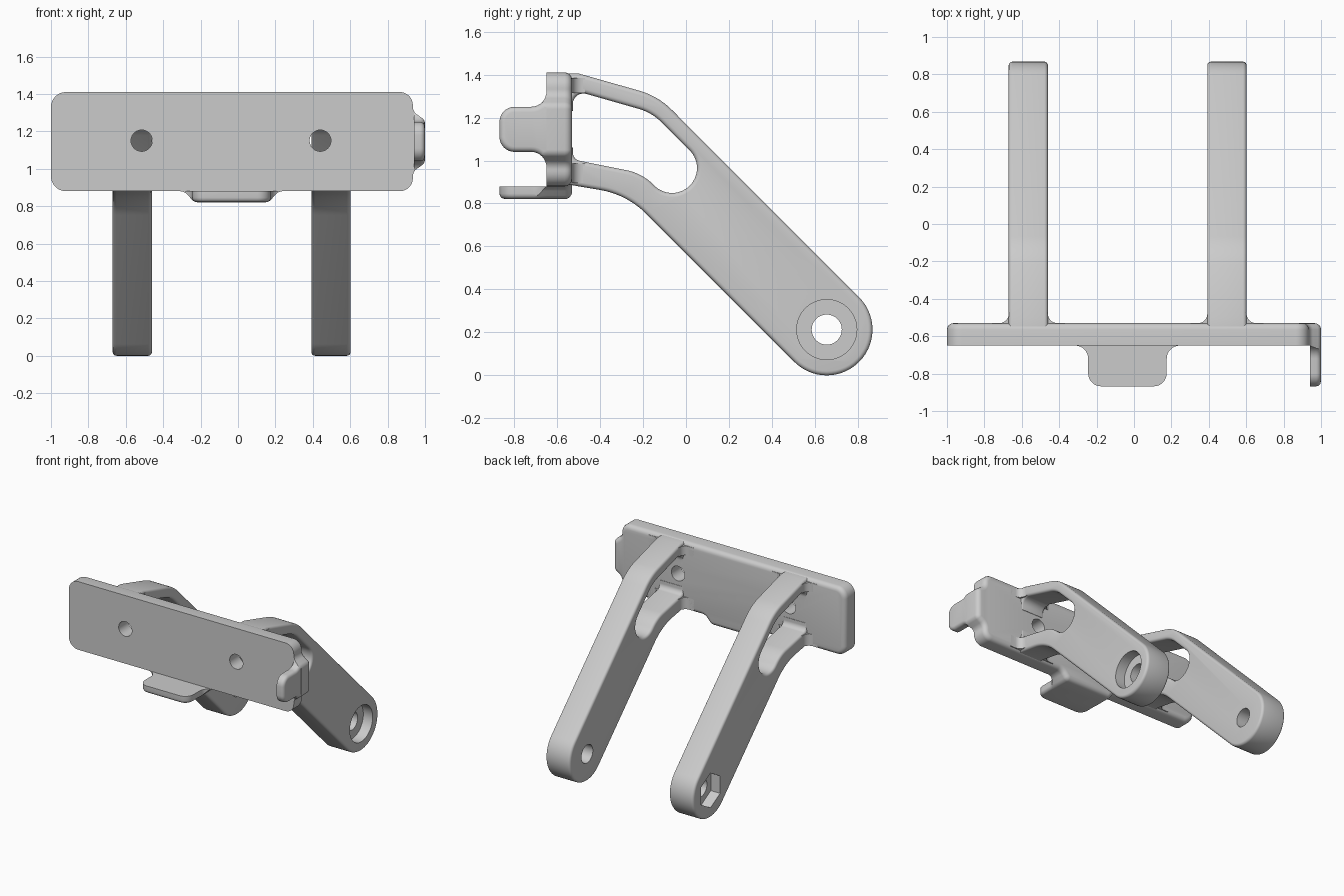
import bpy, bmesh, math
from mathutils import Vector

cube = bpy.data.objects.get("Cube")
if cube:
    bpy.data.objects.remove(cube)

grey = bpy.data.materials.new("plain grey")
grey.use_nodes = True
grey.diffuse_color = (0.6, 0.6, 0.6, 1)
grey.node_tree.nodes["Principled BSDF"].inputs["Base Color"].default_value = (0.6, 0.6, 0.6, 1)


def rounded(corners, steps=8):
    """Polygon whose corners (u, v, radius) are replaced by arcs."""
    out = []
    for i, (u, v, r) in enumerate(corners):
        p = Vector((u, v))
        if r == 0:
            out.append(p)
            continue
        a = (Vector(corners[i - 1][:2]) - p).normalized()
        b = (Vector(corners[(i + 1) % len(corners)][:2]) - p).normalized()
        half = a.angle(b) / 2
        centre = p + (a + b).normalized() * r / math.sin(half)
        start = p + a * r / math.tan(half) - centre
        end = p + b * r / math.tan(half) - centre
        sweep = math.pi - 2 * half
        for k in range(steps + 1):
            t = k / steps
            out.append(centre + (start * math.sin((1 - t) * sweep)
                                 + end * math.sin(t * sweep)) / math.sin(sweep))
    # Drop points that nearly coincide
    return [p for i, p in enumerate(out) if (p - out[i - 1]).length > 0.002]


def circle(u, v, r, n=48, turn=0.0):
    return [Vector((u + r * math.cos(turn + math.tau * k / n),
                    v + r * math.sin(turn + math.tau * k / n))) for k in range(n)]


def inset(profile, d):
    """Move every side of the polygon inwards by d."""
    n = len(profile)
    area = sum(profile[i - 1].cross(profile[i]) for i in range(n))
    d = math.copysign(d, area)
    out = []
    for i, p in enumerate(profile):
        e = (p - profile[i - 1]).normalized()
        f = (profile[(i + 1) % n] - p).normalized()
        normal = Vector((-e.y - f.y, e.x + f.x))
        out.append(p + normal * d / (1 + e.dot(f)))
    return out


PLACE = {"x": lambda u, v, w: (w, u, v),
         "y": lambda u, v, w: (u, w, v),
         "z": lambda u, v, w: (u, v, w)}


def extrude(name, profile, axis, lo, hi, round_lo=0, round_hi=0):
    """Prism along an axis with optionally rounded end rims."""
    quarter = [k * math.pi / 8 for k in range(5)]
    levels = []
    for w, r, sign in ((lo, round_lo, 1), (hi, round_hi, -1)):
        turn = [(w + sign * r * (1 - math.sin(t)), r * (1 - math.cos(t)))
                for t in quarter[::-sign]] if r else [(w, 0)]
        # The first rim runs from its cap outwards, the last one back to its cap
        levels += sorted(turn)
    bm = bmesh.new()
    rings = [[bm.verts.new(PLACE[axis](p.x, p.y, w)) for p in inset(profile, d)]
             for w, d in levels]
    bm.faces.new(rings[0])
    bm.faces.new(rings[-1])
    n = len(profile)
    for a, b in zip(rings, rings[1:]):
        for i in range(n):
            bm.faces.new((a[i - 1], a[i], b[i], b[i - 1]))
    bmesh.ops.recalc_face_normals(bm, faces=bm.faces)
    if bm.calc_volume(signed=True) < 0:
        bmesh.ops.reverse_faces(bm, faces=bm.faces)
    mesh = bpy.data.meshes.new(name)
    bm.to_mesh(mesh)
    bm.free()
    mesh.materials.append(grey)
    obj = bpy.data.objects.new(name, mesh)
    bpy.context.collection.objects.link(obj)
    return obj


def activate(obj):
    bpy.ops.object.select_all(action='DESELECT')
    obj.select_set(True)
    bpy.context.view_layer.objects.active = obj


def combine(obj, tool, operation):
    activate(obj)
    tool.hide_render = True
    mod = obj.modifiers.new("cut", 'BOOLEAN')
    mod.operation, mod.solver, mod.object = operation, 'EXACT', tool
    bpy.ops.object.modifier_apply(modifier=mod.name)
    bpy.data.objects.remove(tool)


def smooth(obj):
    activate(obj)
    bpy.ops.object.shade_smooth_by_angle(angle=math.radians(32))


# Plate outline with a bump on the bottom and on one end
outline = rounded([
    (-1, 0.88, 0.08), (-0.285, 0.88, 0.06), (-0.235, 0.82, 0.05),
    (0.165, 0.82, 0.05), (0.215, 0.88, 0.06), (0.935, 0.88, 0.07),
    (0.935, 0.985, 0.05), (1, 1.03, 0.04), (1, 1.26, 0.04),
    (0.935, 1.305, 0.05), (0.935, 1.41, 0.07), (-1, 1.41, 0.08)])
plate = extrude("mounting_plate", outline, "y", -0.65, -0.53, 0, 0.035)
for x in (-0.515, 0.44):
    combine(plate, extrude("screw_cutter", circle(x, 1.15, 0.057), "y", -0.8, -0.4), 'DIFFERENCE')
smooth(plate)

# Forward tabs, trimmed to the plate outline
side = rounded([
    (-0.868, 1.04, 0.07), (-0.65, 1.04, 0.07), (-0.65, 0.92, 0), (-0.58, 0.92, 0),
    (-0.58, 1.37, 0), (-0.65, 1.37, 0), (-0.65, 1.25, 0.07), (-0.868, 1.25, 0.07)])
bottom = rounded([
    (-0.245, -0.868, 0.07), (0.175, -0.868, 0.07), (0.175, -0.65, 0.07), (0.3, -0.65, 0),
    (0.3, -0.58, 0), (-0.37, -0.58, 0), (-0.37, -0.65, 0), (-0.245, -0.65, 0.07)])
for tab in (extrude("side_tab", side, "x", 0.94, 0.999, 0, 0.025),
            extrude("bottom_tab", bottom, "z", 0.821, 0.88, 0.025, 0)):
    combine(tab, extrude("tab_trim", outline, "y", -0.95, -0.647), 'INTERSECT')
    smooth(tab)

# Bent arm: forked at the plate, round at the pivot
arm_profile = rounded([
    (-0.6, 1.405, 0), (-0.5, 1.405, 0), (-0.13, 1.3, 0.35),
    (0.956, 0.213, 0.2125), (0.655, -0.088, 0.2125),
    (-0.275, 0.842, 0.4), (-0.53, 0.885, 0), (-0.6, 0.885, 0),
    (-0.6, 1.06, 0), (-0.527, 1.06, 0), (-0.527, 1.005, 0.04),
    (-0.204, 0.94, 0.24), (-0.065, 0.801, 0.1155), (0.099, 0.965, 0.1155),
    (-0.159, 1.223, 0.25), (-0.527, 1.328, 0.05), (-0.527, 1.23, 0), (-0.6, 1.23, 0)], 14)
PIVOT = (0.655, 0.213)

for label, x0, x1 in (("right", -0.67, -0.46), ("left", 0.392, 0.602)):
    arm = extrude(label + "_arm", arm_profile, "x", x0, x1, 0.02, 0.02)
    combine(arm, extrude("pivot_cutter", circle(*PIVOT, 0.07), "x", x0 - 0.1, x1 + 0.1), 'DIFFERENCE')
    # Outer recess: round for the bolt head, six-sided for the nut
    if label == "left":
        recess = extrude("head_cutter", circle(*PIVOT, 0.14), "x", x1 - 0.08, x1 + 0.1)
    else:
        recess = extrude("nut_cutter", circle(*PIVOT, 0.135, 6, math.pi / 2), "x", x0 - 0.1, x0 + 0.08)
    combine(arm, recess, 'DIFFERENCE')
    smooth(arm)

    # Flared roots where the fork meets the plate
    root = rounded([(x0 - 0.09, -0.56, 0), (x0 - 0.09, -0.53, 0), (x0, -0.53, 0.05),
                    (x0, -0.47, 0), (x1, -0.47, 0), (x1, -0.53, 0.05),
                    (x1 + 0.09, -0.53, 0), (x1 + 0.09, -0.56, 0)])
    for part, lo, hi in (("upper", 1.315, 1.385), ("lower", 0.895, 0.985)):
        smooth(extrude(f"{label}_{part}_root", root, "z", lo, hi))
